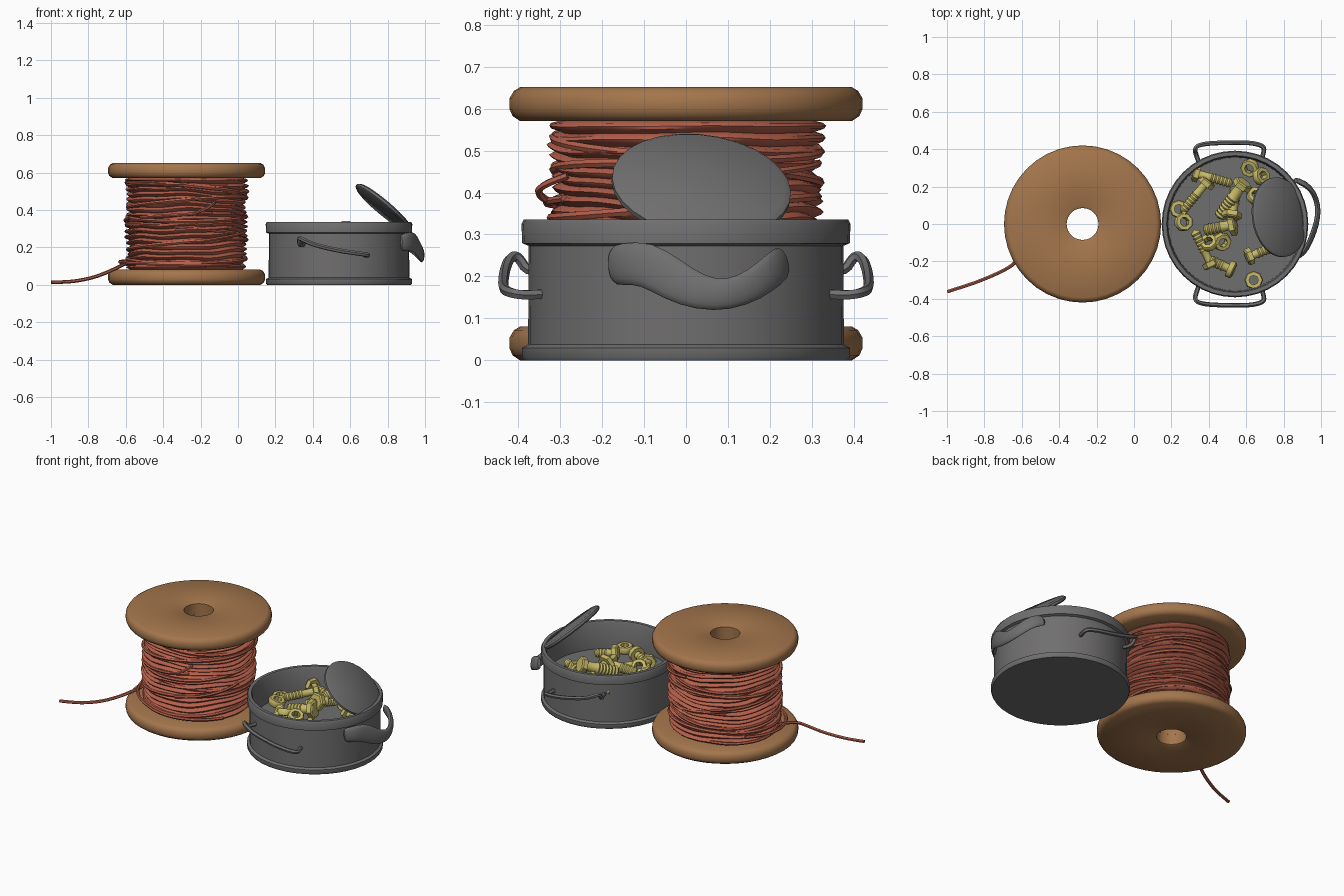
import bpy, bmesh, math, random
from mathutils import Vector, Matrix

if "Cube" in bpy.data.objects:
    bpy.data.objects.remove(bpy.data.objects["Cube"])

random.seed(4)
TAU = math.tau


def material(name, rgb):
    m = bpy.data.materials.new(name)
    m.diffuse_color = (*rgb, 1)
    m.use_nodes = True
    m.node_tree.nodes["Principled BSDF"].inputs["Base Color"].default_value = m.diffuse_color
    return m


WOOD = material("wood brown", (0.37, 0.18, 0.073))
WIRE = material("copper red", (0.46, 0.115, 0.07))
STEEL = material("steel grey", (0.163, 0.158, 0.16))
BRASS = material("brass yellow", (0.57, 0.49, 0.14))


def spin(bm, profile, seg, matrix=Matrix(), closed=False):
    """Revolve (radius, height) points about z and place with matrix."""
    rings = [[bm.verts.new(matrix @ Vector((r * math.cos(TAU * i / seg), r * math.sin(TAU * i / seg), z)))
              for i in range(seg)] for r, z in profile]
    pairs = list(zip(rings, rings[1:])) + ([(rings[-1], rings[0])] if closed else [])
    for a, b in pairs:
        for i in range(seg):
            j = (i + 1) % seg
            bm.faces.new((a[i], a[j], b[j], b[i]))


def finish(bm, name, mat):
    bmesh.ops.remove_doubles(bm, verts=bm.verts[:], dist=1e-5)
    bmesh.ops.recalc_face_normals(bm, faces=bm.faces[:])
    me = bpy.data.meshes.new(name)
    bm.to_mesh(me)
    bm.free()
    ob = bpy.data.objects.new(name, me)
    bpy.context.collection.objects.link(ob)
    me.materials.append(mat)
    return ob


def tube(name, paths, radius, mat, cyclic=False):
    """Sweep round wire along smooth paths and turn it into a mesh."""
    cu = bpy.data.curves.new(name, 'CURVE')
    cu.dimensions = '3D'
    cu.bevel_depth, cu.bevel_resolution, cu.use_fill_caps = radius, 1, True
    for pts in paths:
        sp = cu.splines.new('POLY' if cyclic else 'NURBS')
        sp.points.add(len(pts) - 1)
        for p, co in zip(sp.points, pts):
            p.co = (*co, 1)
        sp.use_cyclic_u = cyclic
        if not cyclic:
            sp.order_u, sp.use_endpoint_u, sp.resolution_u = 3, True, 4
    tmp = bpy.data.objects.new(name + "_path", cu)
    bpy.context.collection.objects.link(tmp)
    bpy.context.view_layer.update()
    me = bpy.data.meshes.new_from_object(tmp.evaluated_get(bpy.context.evaluated_depsgraph_get()))
    bpy.data.objects.remove(tmp)
    me.materials.clear()
    me.materials.append(mat)
    ob = bpy.data.objects.new(name, me)
    bpy.context.collection.objects.link(ob)
    return ob


# ---- wooden spool: two chamfered flanges and a hollow core
SX = -0.275
for name, z in (("spool_bottom_flange", 0.0), ("spool_top_flange", 0.57)):
    bm = bmesh.new()
    spin(bm, [(0.085, 0.006), (0.095, 0), (0.395, 0), (0.413, 0.012), (0.42, 0.028), (0.42, 0.055),
              (0.41, 0.072), (0.395, 0.081), (0.095, 0.081), (0.085, 0.075)],
         40, Matrix.Translation((SX, 0, z)), True)
    finish(bm, name, WOOD)
bm = bmesh.new()
spin(bm, [(0.085, 0.07), (0.2, 0.07), (0.2, 0.58), (0.085, 0.58)], 32, Matrix.Translation((SX, 0, 0)), True)
finish(bm, "spool_core", WOOD)

# ---- wound wire: one bundle with uneven, wavering ridges
bm = bmesh.new()
RIDGES = 18
prof = [(0.19, 0.075)]
for i in range(RIDGES):
    z = 0.082 + 0.49 * i / RIDGES
    top = random.uniform(0.318, 0.332)
    prof += [(0.302, z), (top - 0.005, z + 0.008), (top, z + 0.0145), (top - 0.006, z + 0.021)]
spin(bm, prof + [(0.3, 0.572), (0.19, 0.575)], 44, Matrix.Translation((SX, 0, 0)), True)
for v in bm.verts:
    x, y, z = v.co.x - SX, v.co.y, v.co.z
    a = math.atan2(y, x)
    calm = max(0, min(1, (z - 0.08) * 15, (0.572 - z) * 15))
    v.co.z += calm * (0.010 * math.sin(a + 9 * z) + 0.006 * math.sin(3 * a + 14 * z) + 0.003 * math.sin(7 * a))
    k = 1 + 0.012 * math.sin(3 * a + 40 * z) + random.uniform(-0.006, 0.006)
    v.co.x, v.co.y = SX + x * k, y * k
finish(bm, "wire_bundle", WIRE)


# ---- turns and loose strands crossing over the bundle, and the trailing end
def turn(z, r, tilt, ph, seg=40):
    return [(SX + (r + 0.004 * math.sin(3 * TAU * i / seg + ph)) * math.cos(TAU * i / seg),
             (r + 0.004 * math.sin(3 * TAU * i / seg + ph)) * math.sin(TAU * i / seg),
             z + tilt * math.sin(TAU * i / seg + ph)) for i in range(seg)]


tube("crossing_turns", [turn(0.14 + 0.075 * i, 0.317, 0.025 + 0.005 * (i % 3), 2.1 * i) for i in range(6)],
     0.011, WIRE, True)


def arc(a0, a1, z0, z1, r, bulge, n=9):
    pts = []
    for i in range(n):
        t = i / (n - 1)
        a = math.radians(a0 + (a1 - a0) * t)
        rr = r + bulge * math.sin(math.pi * t)
        pts.append((SX + rr * math.cos(a), rr * math.sin(a), z0 + (z1 - z0) * t))
    return pts


tube("loose_strands", [arc(-140, -65, 0.36, 0.385, 0.32, 0.015), arc(-85, -62, 0.375, 0.44, 0.32, 0.045),
                       arc(-80, -10, 0.23, 0.29, 0.32, 0.015), arc(20, 80, 0.44, 0.47, 0.32, 0.015),
                       arc(110, 200, 0.3, 0.36, 0.32, 0.015)], 0.009, WIRE)
tube("wire_tail", [arc(-30, -120, 0.1, 0.11, 0.33, 0.005) + arc(-125, -215, 0.112, 0.13, 0.335, 0.025),
                   arc(-250, -165, 0.1, 0.12, 0.32, 0.045)
                   + [(-0.63, -0.205, 0.1), (-0.68, -0.24, 0.075), (-0.76, -0.278, 0.042),
                      (-0.86, -0.318, 0.02), (-0.94, -0.343, 0.014), (-0.998, -0.362, 0.013)]], 0.0095, WIRE)

# ---- round tin with a raised rim and base band
PX, FLOOR = 0.54, 0.165
bm = bmesh.new()
spin(bm, [(0, 0), (0.386, 0), (0.391, 0.008), (0.391, 0.03), (0.376, 0.038), (0.375, 0.273), (0.39, 0.279),
          (0.392, 0.325), (0.386, 0.336), (0.366, 0.336), (0.36, 0.325), (0.356, FLOOR), (0, FLOOR)],
     40, Matrix.Translation((PX, 0, 0)))
finish(bm, "tin_body", STEEL)

# ---- bent wire handle on each side of the tin
for name, s in (("front_side_handle", -1), ("back_side_handle", 1)):
    pts = [(0.35, 0.32, 0.215), (0.33, 0.375, 0.205), (0.325, 0.40, 0.25), (0.34, 0.42, 0.245),
           (0.40, 0.432, 0.215), (0.54, 0.436, 0.182), (0.64, 0.433, 0.168), (0.695, 0.415, 0.16),
           (0.695, 0.385, 0.155), (0.68, 0.34, 0.158)]
    tube(name, [[(x, y * s, z) for x, y, z in pts]], 0.0125, STEEL)

# ---- tilted oval lid, slightly domed
up = Vector((-0.75, -0.04, 0.64)).normalized()
side = Vector((0.03, 0.97, -0.19))
nrm = up.cross(side).normalized()
nrm = nrm if nrm.z > 0 else -nrm
side = up.cross(nrm).normalized()
lid = Matrix.Translation((0.775, 0.036, 0.412)) @ Matrix((up * 0.187, side * 0.215, nrm)).transposed().to_4x4()
bm = bmesh.new()
spin(bm, [(0, -0.012), (0.93, -0.012), (1, -0.004), (1, 0.008), (0.93, 0.017), (0, 0.021)], 28, lid)
finish(bm, "lid", STEEL)

# ---- drooping strap grip: x, y, z, half width
strap = [(0.862, -0.182, 0.226, 0.05), (0.91, -0.155, 0.229, 0.055), (0.94, -0.095, 0.234, 0.06),
         (0.966, -0.03, 0.19, 0.055), (0.983, 0.035, 0.16, 0.046), (0.984, 0.10, 0.154, 0.04),
         (0.963, 0.165, 0.18, 0.042), (0.92, 0.215, 0.222, 0.046), (0.85, 0.238, 0.24, 0.044)]
bm = bmesh.new()
prev = None
for i, (x, y, z, w) in enumerate(strap):
    p = Vector((x, y, z))
    t = (Vector(strap[min(i + 1, 8)][:3]) - Vector(strap[max(i - 1, 0)][:3])).normalized()
    out = Vector((x - PX, y, 0))
    out = (out - t * out.dot(t)).normalized()
    wide = t.cross(out)
    ring = [bm.verts.new(p + wide * w * math.cos(TAU * k / 8) + out * 0.016 * math.sin(TAU * k / 8))
            for k in range(8)]
    if prev:
        for k in range(8):
            bm.faces.new((prev[k], prev[(k + 1) % 8], ring[(k + 1) % 8], ring[k]))
    if i in (0, 8):
        bm.faces.new(ring)
    prev = ring
grip = finish(bm, "strap_grip", STEEL)
grip.modifiers.new("smooth", 'SUBSURF').levels = 1


# ---- loose brass hardware
def along(a, b):
    d = Vector(b) - Vector(a)
    return Matrix.Translation(a) @ d.to_track_quat('Z', 'Y').to_matrix().to_4x4(), d.length


def bolt(i, a, b, r=0.024, head=0.046, sides=6):
    m, n = along(a, b)
    bm = bmesh.new()
    spin(bm, [(0, 0), (head * 0.85, 0), (head, 0.007), (head, 0.034), (0, 0.034)], sides, m)
    prof, z = [(0, 0.03), (r * 0.9, 0.03), (r * 0.9, n * 0.4)], n * 0.4
    while z < n - 0.02:
        prof += [(r * 1.12, z + 0.01), (r * 0.9, z + 0.02)]
        z += 0.02
    spin(bm, prof + [(0, n)], 10, m)
    finish(bm, f"bolt_{i}", BRASS)


def nut(i, c, axis=(0, 0, 1), r=0.05):
    m, _ = along(c, Vector(c) + Vector(axis))
    bm = bmesh.new()
    spin(bm, [(r * 0.5, -0.02), (r * 0.9, -0.02), (r, -0.012), (r, 0.012), (r * 0.9, 0.02), (r * 0.5, 0.02)],
         8, m, True)
    finish(bm, f"nut_{i}", BRASS)


for i, args in enumerate([
        ((0.315, 0.275, 0.225), (0.53, 0.215, 0.215)), ((0.40, 0.235, 0.225), (0.25, 0.06, 0.2)),
        ((0.59, 0.225, 0.30), (0.45, 0.03, 0.215), 0.032, 0.052),
        ((0.545, 0.0, 0.235), (0.37, -0.035, 0.205), 0.03, 0.06),
        ((0.535, -0.25, 0.21), (0.40, -0.19, 0.2), 0.026, 0.046, 12), ((0.42, -0.23, 0.2), (0.32, -0.03, 0.205)),
        ((0.60, -0.18, 0.22), (0.73, -0.13, 0.2)), ((0.52, 0.03, 0.265), (0.545, 0.2, 0.215), 0.03, 0.055),
        ((0.68, 0.12, 0.21), (0.80, 0.05, 0.19))]):
    bolt(i, *args)
for i, args in enumerate([
        ((0.265, 0.01, 0.205), (0.3, 0.1, 1)), ((0.24, 0.08, 0.2),), ((0.62, 0.30, 0.21), (-0.3, -0.3, 1)),
        ((0.68, 0.255, 0.215), (0.6, 0.2, 0.7)), ((0.47, -0.095, 0.205), (0.4, -0.3, 1)),
        ((0.40, -0.10, 0.21), (-0.2, 0.5, 0.8)), ((0.64, -0.30, 0.19),), ((0.65, 0.15, 0.215), (0.2, 0.4, 0.8))]):
    nut(i, *args)

# ---- smooth shading with crisp edges
for ob in bpy.context.scene.objects:
    ob.select_set(True)
    bpy.context.view_layer.objects.active = ob
bpy.ops.object.shade_smooth_by_angle(angle=math.radians(40))
